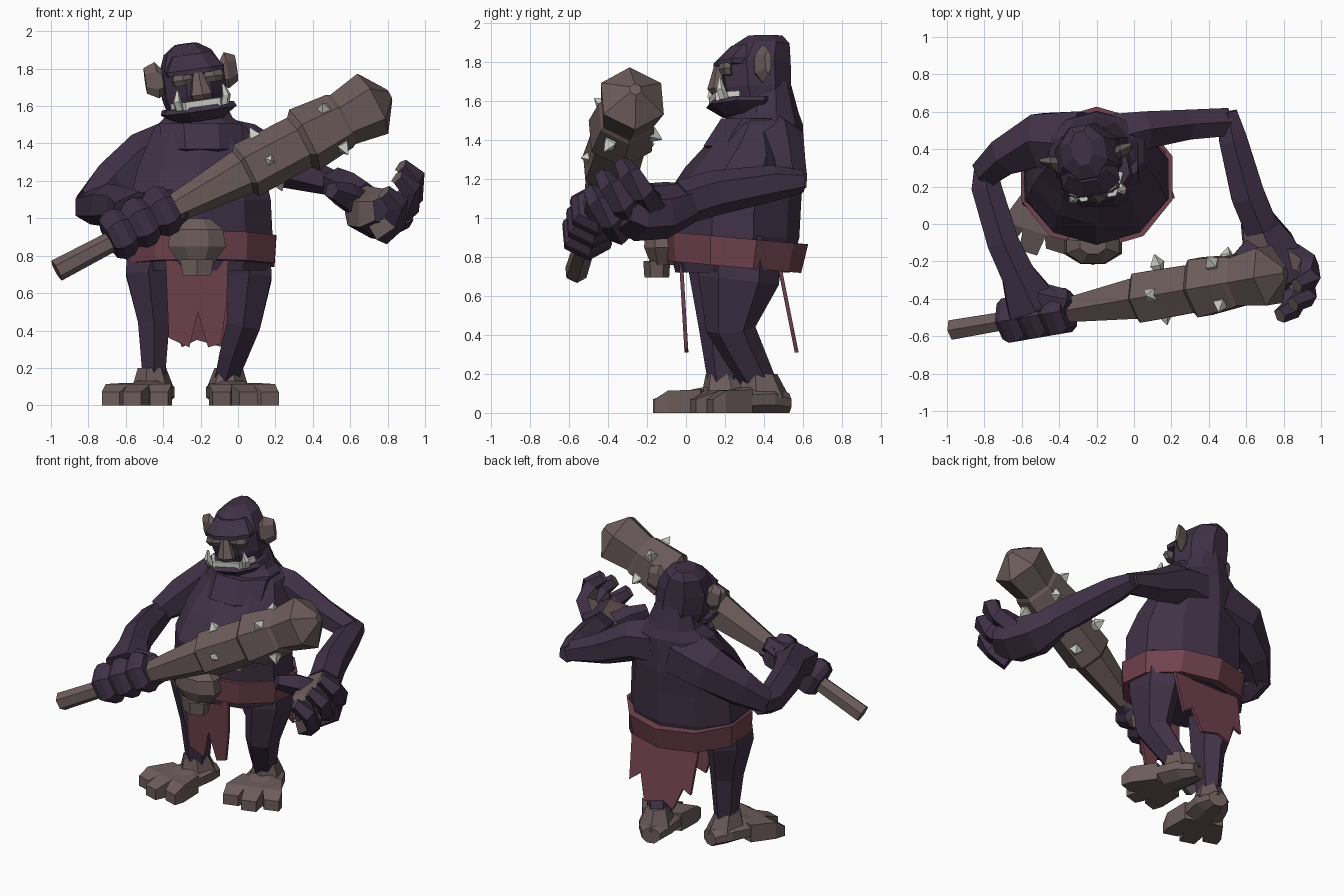
import bpy, bmesh, math
from mathutils import Vector, Matrix

cube = bpy.data.objects.get("Cube")
if cube:
    bpy.data.objects.remove(cube, do_unlink=True)


def material(name, r, g, b):
    m = bpy.data.materials.new(name)
    m.use_nodes = True
    m.diffuse_color = (r, g, b, 1)
    m.node_tree.nodes["Principled BSDF"].inputs["Base Color"].default_value = (r, g, b, 1)
    return m


SKIN = material("dark_purple_skin", .052, .031, .062)
TAN = material("dusty_brown", .15, .108, .106)
RED = material("faded_red_cloth", .16, .054, .075)
BONE = material("pale_bone", .6, .6, .56)
Z, Y, X = Vector((0, 0, 1)), Vector((0, 1, 0)), Vector((1, 0, 0))


def finish(name, bm, mats, rule=None, xf=None):
    if xf:
        bm.transform(xf)
    bmesh.ops.recalc_face_normals(bm, faces=bm.faces)
    if rule:
        for f in bm.faces:
            f.material_index = int(rule(f))
    me = bpy.data.meshes.new(name)
    bm.to_mesh(me)
    bm.free()
    for m in mats:
        me.materials.append(m)
    ob = bpy.data.objects.new(name, me)
    bpy.context.collection.objects.link(ob)
    return ob


def loft(name, rings, n, *mats, axis=None, ref=Z, rule=None, xf=None):
    """Skin rings (x, y, z, half_width, half_height) along a path."""
    bm = bmesh.new()
    pts = [Vector(r[:3]) for r in rings]
    loops = []
    for i, r in enumerate(rings):
        t = axis or pts[min(i + 1, len(pts) - 1)] - pts[max(i - 1, 0)]
        side = t.cross(ref).normalized()
        up = side.cross(t).normalized()
        k = 1 / math.cos(math.pi / n)
        angles = [(j + .5) * math.tau / n for j in range(n)]
        loops.append([bm.verts.new(pts[i] + k * (side * r[3] * math.cos(a) + up * r[4] * math.sin(a)))
                      for a in angles])
    for a, b in zip(loops, loops[1:]):
        for j in range(n):
            bm.faces.new((a[j], a[j - 1], b[j - 1], b[j]))
    bm.faces.new(loops[0])
    bm.faces.new(loops[-1])
    return finish(name, bm, mats, rule, xf)


def stack(name, rings, n, *mats, **kw):
    return loft(name, rings, n, *mats, axis=kw.pop("axis", Z), ref=Y, **kw)


# Torso, hunched towards the neck
stack("torso", [(-.2, .24, .72, .36, .28), (-.2, .24, .9, .385, .325), (-.2, .24, 1.1, .375, .335),
                (-.2, .3, 1.26, .34, .29), (-.2, .345, 1.36, .3, .245), (-.2, .39, 1.48, .25, .2),
                (-.21, .41, 1.54, .18, .16), (-.23, .43, 1.7, .12, .1)], 10, SKIN)
stack("chest", [(-.19, .3, 1.34, .2, .16), (-.19, .28, 1.37, .22, .19), (-.2, .36, 1.51, .22, .18)], 8, SKIN)

# Belt, cloths and skull buckle
stack("belt", [(-.2, .235, .75, .395, .34), (-.2, .245, .9, .405, .365)], 10, RED,
      axis=Vector((0, .09, 1)))


def cloth(name, outline, y, slope):
    bm = bmesh.new()
    front = bm.faces.new([bm.verts.new((x, y + slope * (.85 - z), z)) for x, z in outline])
    out = bmesh.ops.extrude_face_region(bm, geom=[front])
    bmesh.ops.translate(bm, vec=(0, .02, 0), verts=[v for v in out["geom"] if isinstance(v, bmesh.types.BMVert)])
    return finish(name, bm, [RED])


cloth("front_cloth", [(-.39, .85), (-.05, .85), (-.06, .55), (-.09, .33), (-.16, .31), (-.215, .5),
                      (-.26, .31), (-.37, .36)], -.04, .06)
cloth("back_cloth", [(-.45, .85), (.08, .85), (.05, .42), (-.03, .48), (-.08, .31), (-.22, .35),
                     (-.3, .31), (-.36, .46), (-.42, .43)], .45, .2)
stack("skull_buckle", [(-.22, -.12, .76, .09, .06), (-.22, -.12, .85, .155, .095),
                       (-.22, -.12, .94, .14, .09), (-.22, -.11, 1, .07, .05)], 8, TAN)
stack("skull_buckle_jaw", [(-.22, -.15, .695, .075, .055), (-.22, -.15, .78, .09, .06)], 6, TAN)

# Legs
loft("right_leg", [(-.44, .22, .88, .15, .17), (-.48, .2, .7, .12, .16), (-.45, .19, .45, .085, .11),
                   (-.45, .2, .15, .06, .075)], 6, SKIN, ref=Y)
loft("left_leg", [(.02, .28, .88, .15, .19), (.06, .27, .68, .12, .18), (.03, .23, .43, .09, .11),
                  (-.02, .31, .28, .075, .09), (-.06, .38, .15, .06, .075)], 6, SKIN, ref=Y)


# Feet with splayed toes
def foot(name, x, y, turn):
    xf = Matrix.Translation((x, y, 0)) @ Matrix.Rotation(turn, 4, "Z")
    loft(name, [(0, .15, .05, .06, .05), (0, .05, .07, .11, .07), (0, -.1, .065, .13, .065),
                (0, -.2, .055, .13, .055)], 8, TAN, axis=-Y, xf=xf)
    stack(name + "_ankle", [(0, .02, .08, .1, .12), (0, 0, .2, .065, .08)], 6, TAN, xf=xf)
    for label, s in (("outer", -1), ("middle", 0), ("inner", 1)):
        tip = -.36 + .05 * abs(s)
        loft(name + "_" + label + "_toe", [(s * .07, -.08, .06, .06, .06), (s * .12, -.24, .057, .065, .057),
                                           (s * .135, tip, .035, .05, .035)], 4, TAN, axis=-Y, xf=xf)


foot("right_foot", -.46, .19, -.3)
foot("left_foot", -.05, .38, .3)

# Arms
loft("right_upper_arm", [(-.3, .42, 1.36, .18, .16), (-.5, .45, 1.3, .14, .14), (-.68, .37, 1.18, .1, .11),
                         (-.8, .27, 1.08, .075, .07)], 6, SKIN)
loft("right_forearm", [(-.79, .33, 1.08, .06, .06), (-.79, .2, 1.06, .08, .08), (-.7, -.1, 1.07, .085, .1),
                       (-.62, -.27, 1.07, .09, .09), (-.54, -.44, 1.02, .14, .11)], 6, SKIN)
loft("left_upper_arm", [(-.1, .46, 1.38, .13, .14), (.05, .5, 1.37, .1, .12), (.28, .53, 1.26, .08, .09),
                        (.5, .545, 1.19, .075, .06)], 6, SKIN)
loft("left_forearm", [(.5, .6, 1.19, .05, .05), (.53, .45, 1.18, .075, .08), (.61, .15, 1.13, .09, .1),
                      (.68, -.02, 1.08, .09, .1)], 6, SKIN)

# Club: a ribbed, widening shaft
START, END = Vector((-.97, -.565, .72)), Vector((.81, -.26, 1.66))
AXIS = END - START
profile = [(0, .055), (.2, .05), (.36, .07), (.56, .115), (.57, .14), (.73, .135), (.745, .165),
           (.85, .145), (.86, .135), (.95, .165), (1, .03)]
loft("club", [(*START.lerp(END, t), r * .95, r * .95) for t, r in profile], 6, TAN, axis=AXIS)

# Studs pointing out of the club
studs = [(.08, -.38, 1.45), (.17, -.5, 1.31), (.12, -.2, 1.37), (.22, -.31, 1.18),
         (.46, -.44, 1.59), (.41, -.2, 1.6), (.57, -.4, 1.37), (.5, -.16, 1.42)]
for i, s in enumerate(studs):
    p = Vector(s)
    out = (p - START).dot(AXIS) / AXIS.length_squared * AXIS + START
    d = (p - out).normalized()
    loft(f"club_stud_{i + 1}", [(*(p - d * .05), .02, .02), (*(p - d * .015), .03, .03),
                                (*(p + d * .04), .002, .002)], 4, BONE, axis=d, ref=AXIS)

# Gripping fist
for i in range(3):
    t = .155 + i * .065
    c = [START.lerp(END, t + d) + Vector((0, 0, .02)) for d in (0, .02, .045, .065)]
    loft(f"right_finger_{i + 1}", [(*p, r, r) for p, r in zip(c, (.095, .12, .12, .095))], 6, SKIN, axis=AXIS)
loft("right_thumb", [(-.5, -.4, 1.07, .07, .06), (-.38, -.42, 1.1, .06, .05), (-.28, -.47, 1.0, .035, .04)],
     5, SKIN)

# Open cupped hand, brown on the inside
INWARD = Vector((-.6, -.45, .65)).normalized()


def inside(f):
    return f.normal.dot(INWARD) > .6


loft("left_palm", [(.66, .02, 1.08, .09, .09), (.72, -.12, 1.03, .14, .12), (.78, -.26, 1.02, .15, .12),
                   (.83, -.34, 1.04, .12, .09)], 6, SKIN, TAN, rule=inside)
for i, (dx, dy, dz) in enumerate([(0, .1, .06), (-.02, 0, 0), (-.09, -.06, -.08)]):
    path = [(.84, -.27, 1.0, .06), (.93, -.32, 1.07, .055), (.94, -.39, 1.16, .05), (.87, -.43, 1.22, .035)]
    loft(f"left_finger_{i + 1}", [(x + dx, y + dy, z + dz, r, r) for x, y, z, r in path], 5,
         SKIN, TAN, ref=Y, rule=inside)
loft("left_thumb", [(.68, -.1, 1.05, .07, .07), (.58, -.2, 1.12, .06, .06), (.5, -.29, 1.15, .04, .04)],
     5, SKIN)

# Head, turned and tilted to one side
HEAD = (Matrix.Translation((-.24, .35, 1.72)) @ Matrix.Rotation(math.radians(10), 4, "Z")
        @ Matrix.Rotation(math.radians(-8), 4, "Y"))
stack("head", [(0, .02, -.15, .145, .15), (0, .01, -.06, .165, .17), (0, .005, .07, .165, .175),
               (0, .04, .17, .12, .14), (0, .06, .215, .055, .09)], 8, SKIN, xf=HEAD)
stack("brow", [(0, -.1, .055, .15, .1), (0, -.1, .08, .155, .1), (0, -.04, .16, .1, .08)], 8, SKIN, xf=HEAD)
stack("jaw", [(0, -.03, -.2, .12, .13), (0, -.06, -.145, .195, .18), (0, -.05, -.12, .185, .17)], 8,
      SKIN, xf=HEAD)
stack("nose", [(0, -.19, -.085, .045, .03), (0, -.2, -.06, .055, .04), (0, -.185, .06, .025, .02)], 6,
      TAN, xf=HEAD)
loft("teeth", [(x, y, -.11, .012, .022) for x, y in ((-.145, -.1), (-.09, -.21), (.09, -.21), (.145, -.1))],
     4, BONE, xf=HEAD)
for label, s in (("right", -1), ("left", 1)):
    stack(label + "_tusk", [(s * .12, -.18, -.13, .022, .022), (s * .135, -.2, -.08, .02, .02),
                            (s * .125, -.2, -.02, .006, .006)], 5, BONE, xf=HEAD)
    stack(label + "_eye", [(s * .085, -.155, .0, .04, .025), (s * .085, -.165, .03, .055, .03),
                           (s * .085, -.16, .06, .045, .03)], 6, TAN, xf=HEAD)
    loft(label + "_ear", [(s * .14, 0, .03, .03, .04), (s * .19, .01, .045, .035, .085),
                          (s * .25, .03, .05, .015, .06)], 6, TAN, axis=X, xf=HEAD)
